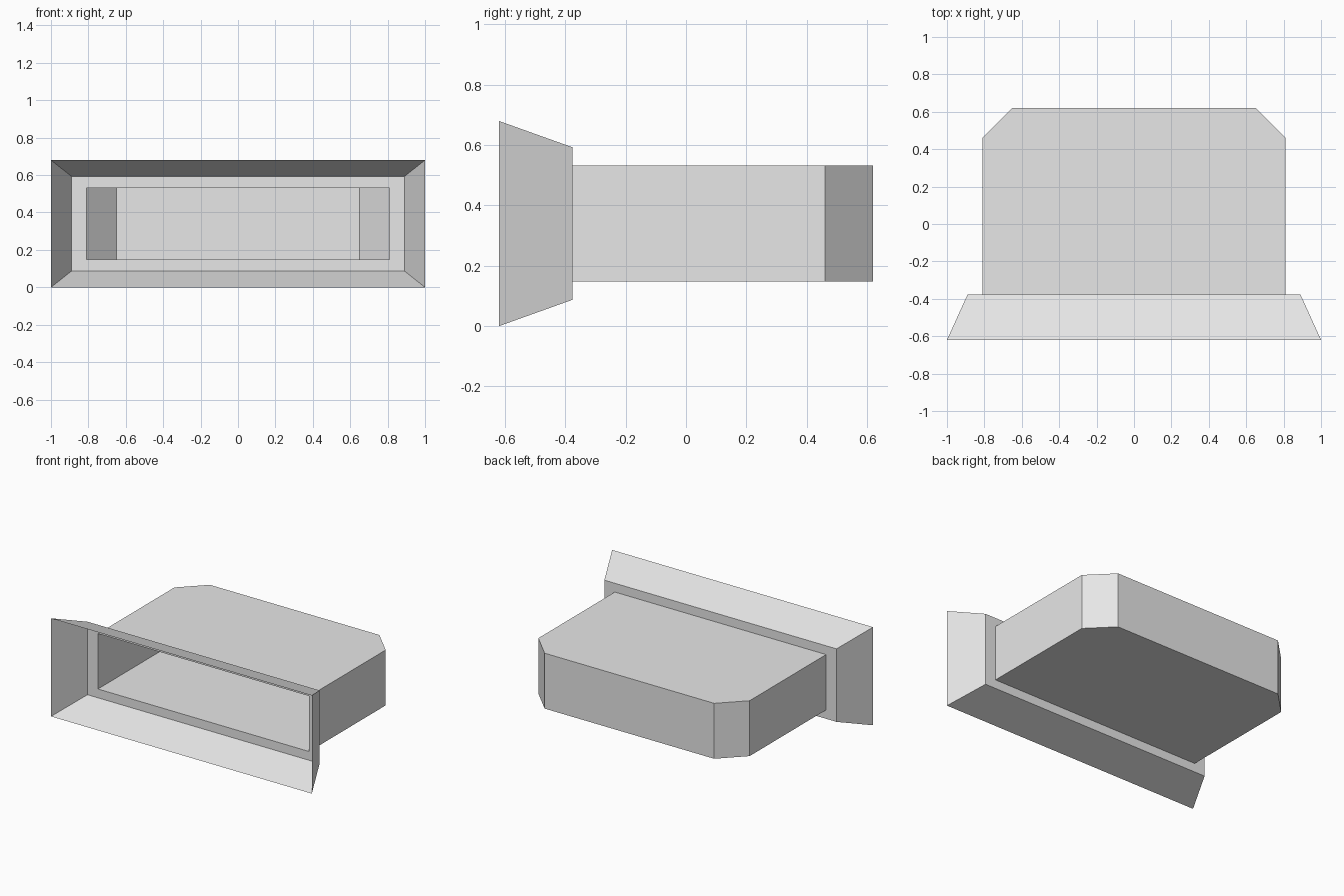
import bpy
import bmesh

# Remove the default cube
cube = bpy.data.objects.get("Cube")
if cube:
    bpy.data.objects.remove(cube, do_unlink=True)

# Single plain grey
grey = bpy.data.materials.new("light_grey")
grey.use_nodes = True
colour = (0.8, 0.8, 0.8, 1)
grey.diffuse_color = colour
grey.node_tree.nodes["Principled BSDF"].inputs["Base Color"].default_value = colour


def loft(name, sections, cap_back=False):
    """Open sheet through rectangular sections (y, half width, bottom, top)."""
    bm = bmesh.new()
    rings = [[bm.verts.new((sx * w, y, z))
              for sx, z in ((-1, z0), (1, z0), (1, z1), (-1, z1))]
             for y, w, z0, z1 in sections]
    for a, b in zip(rings, rings[1:]):
        for i in range(4):
            j = (i + 1) % 4
            bm.faces.new((a[i], a[j], b[j], b[i]))
    if cap_back:
        bm.faces.new(rings[-1])
    # Merge coplanar top and bottom panels into single faces
    bmesh.ops.dissolve_limit(bm, angle_limit=0.01,
                             verts=bm.verts[:], edges=bm.edges[:])
    bmesh.ops.recalc_face_normals(bm, faces=bm.faces[:])
    mesh = bpy.data.meshes.new(name)
    bm.to_mesh(mesh)
    bm.free()
    mesh.materials.append(grey)
    obj = bpy.data.objects.new(name, mesh)
    bpy.context.collection.objects.link(obj)
    return obj


FRONT, LEDGE, BEVEL, BACK = -0.62, -0.377, 0.46, 0.62
BOTTOM, TOP = 0.148, 0.532

# Flared surround with its flat inner ledge
loft("flared_frame", [(FRONT, 1.0, 0.0, 0.68),
                      (LEDGE, 0.89, 0.087, 0.593),
                      (LEDGE, 0.81, BOTTOM, TOP)])

# Hollow box behind the frame, back corners cut at an angle
loft("recess_box", [(LEDGE, 0.81, BOTTOM, TOP),
                    (BEVEL, 0.81, BOTTOM, TOP),
                    (BACK, 0.65, BOTTOM, TOP)], cap_back=True)
